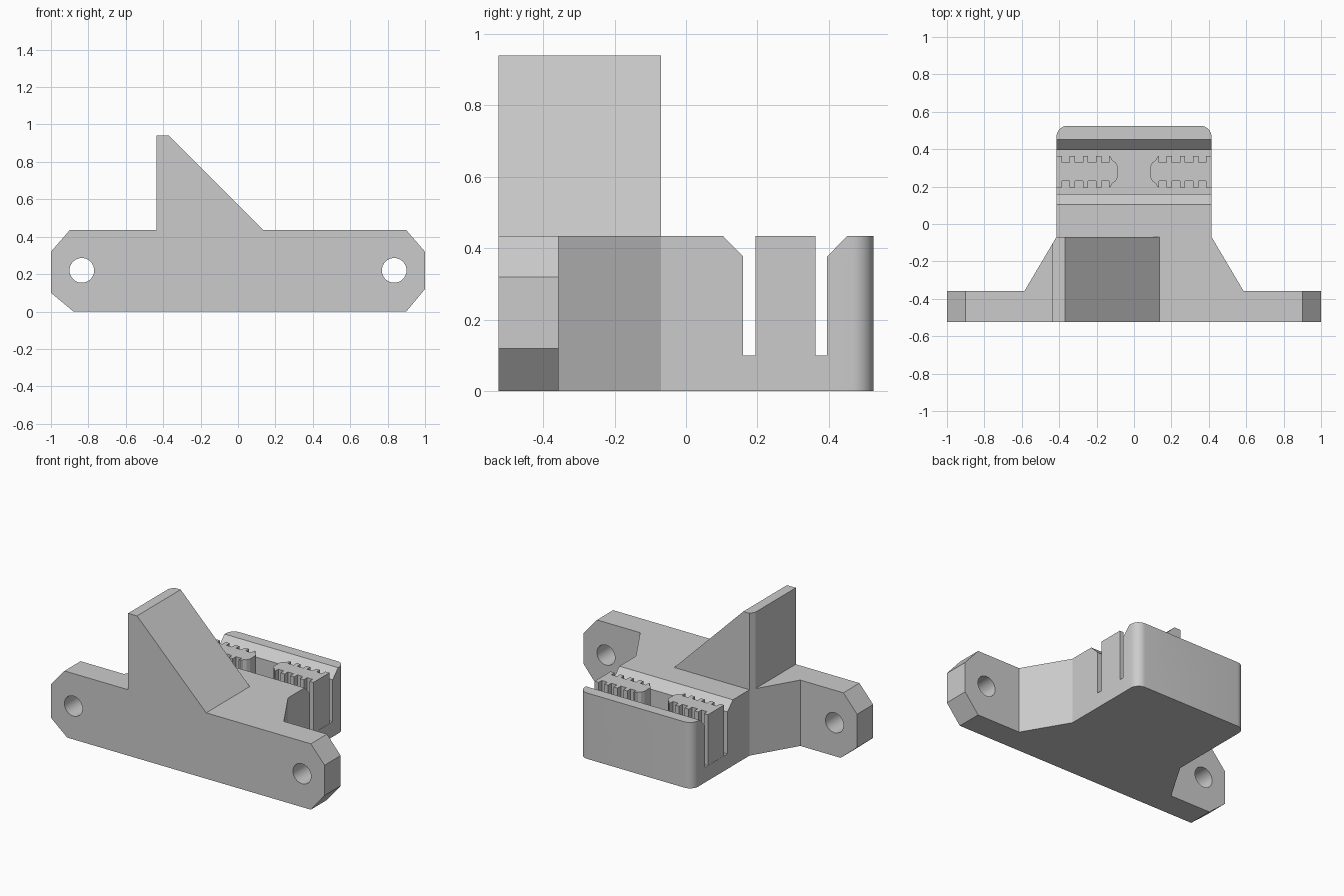
import bpy, bmesh, math
from mathutils import Vector

if "Cube" in bpy.data.objects:
    bpy.data.objects.remove(bpy.data.objects["Cube"])

grey = bpy.data.materials.new("plain grey")
grey.use_nodes = True
grey.diffuse_color = (0.6, 0.6, 0.6, 1)
grey.node_tree.nodes["Principled BSDF"].inputs["Base Color"].default_value = (0.6, 0.6, 0.6, 1)


def prism(name, points, axis, start, end):
    """Extrude a closed 2D outline along one world axis."""
    place = {"x": lambda p: (start, p[0], p[1]),
             "y": lambda p: (p[0], start, p[1]),
             "z": lambda p: (p[0], p[1], start)}[axis]
    direction = {"x": Vector((1, 0, 0)), "y": Vector((0, 1, 0)), "z": Vector((0, 0, 1))}[axis]
    bm = bmesh.new()
    face = bm.faces.new([bm.verts.new(place(p)) for p in points])
    grown = bmesh.ops.extrude_face_region(bm, geom=[face], use_keep_orig=True)
    verts = [v for v in grown["geom"] if isinstance(v, bmesh.types.BMVert)]
    bmesh.ops.translate(bm, verts=verts, vec=direction * (end - start))
    bmesh.ops.recalc_face_normals(bm, faces=bm.faces)
    mesh = bpy.data.meshes.new(name)
    bm.to_mesh(mesh)
    bm.free()
    mesh.materials.append(grey)
    obj = bpy.data.objects.new(name, mesh)
    bpy.context.collection.objects.link(obj)
    return obj


def cut(target, tool, operation):
    """Apply a boolean and discard the helper."""
    tool.hide_render = True
    mod = target.modifiers.new("cut", "BOOLEAN")
    mod.operation, mod.solver, mod.object = operation, "EXACT", tool
    bpy.context.view_layer.objects.active = target
    bpy.ops.object.modifier_apply(modifier=mod.name)
    bpy.data.objects.remove(tool)


def arc(cx, cz, radius, first, last, steps):
    return [(cx + radius * math.cos(math.radians(first + (last - first) * i / steps)),
             cz + radius * math.sin(math.radians(first + (last - first) * i / steps)))
            for i in range(steps + 1)]


# Footprint: wide flange, tapering neck and clamp block with round rear corners
half = [(1.1, -0.525), (1.1, -0.357), (0.585, -0.357), (0.415, -0.07)]
half += arc(0.355, 0.465, 0.06, 0, 90, 8)
footprint = half + [(-x, y) for x, y in reversed(half)]
body = prism("bracket_body", footprint, "z", 0, 1.1)

# Front silhouette: chamfered flange ends and the triangular fin
front = [(-0.88, 0), (0.9, 0), (1, 0.12), (1, 0.32), (0.9, 0.435), (0.135, 0.435),
         (-0.37, 0.94), (-0.435, 0.94), (-0.435, 0.435), (-0.9, 0.435), (-1, 0.32), (-1, 0.1)]
cut(body, prism("front_shape", front, "y", -0.7, 0.7), "INTERSECT")

# Side silhouette: fin depth and the belt channel with chamfered lips
side = [(-0.7, -0.1), (0.7, -0.1), (0.7, 0.435), (0.452, 0.435), (0.395, 0.377),
        (0.395, 0.1), (0.16, 0.1), (0.16, 0.377), (0.103, 0.435), (-0.07, 0.435),
        (-0.07, 1.2), (-0.7, 1.2)]
cut(body, prism("side_shape", side, "x", -1.3, 1.3), "INTERSECT")

# Mounting holes
for x in (-0.835, 0.835):
    ring = arc(x, 0.22, 0.066, 0, 348.75, 31)
    cut(body, prism("hole_shape", ring, "y", -0.7, 0.0), "DIFFERENCE")

# Toothed belt posts inside the channel
middle, tip, root = 0.279, 0.084, 0.05
edge = []
for i in range(4):
    x = 0.414 - 0.07 * i
    edge += [(x, tip), (x - 0.029, tip), (x - 0.029, root), (x - 0.07, root)]
edge += [(0.134, tip), (0.125, 0.08), (0.115, 0.06), (0.098, 0.05), (0.088, 0.03)]
for name, sign in (("left_belt_post", 1), ("right_belt_post", -1)):
    outline = [(sign * x, middle + w) for x, w in edge]
    outline += [(sign * x, middle - w) for x, w in reversed(edge)]
    prism(name, outline, "z", 0.09, 0.435)

# Smooth the curved walls, keep the rest crisp
bpy.ops.object.select_all(action="DESELECT")
body.select_set(True)
bpy.context.view_layer.objects.active = body
bpy.ops.object.shade_smooth_by_angle(angle=math.radians(25))
